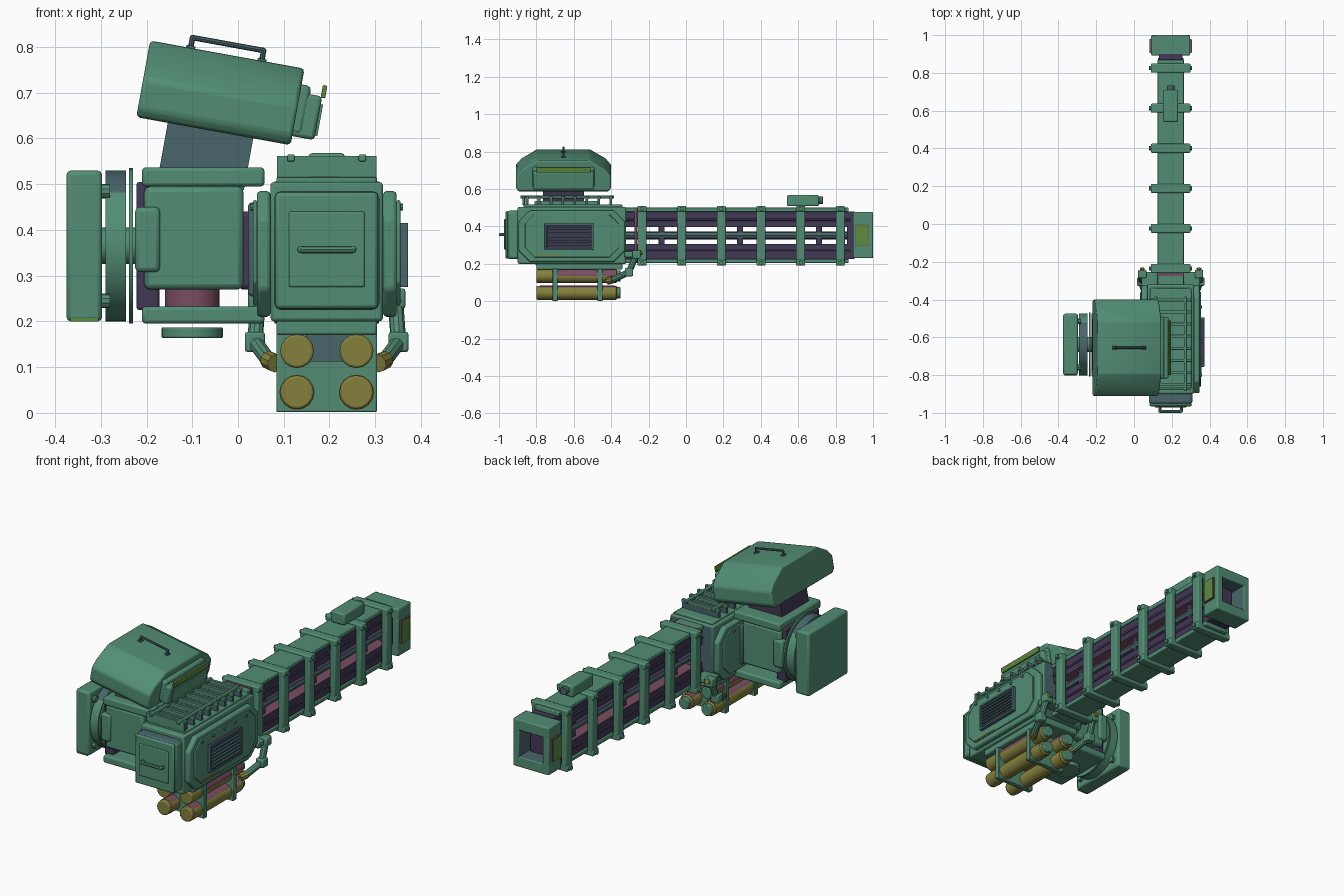
import bpy, bmesh
from math import radians
from mathutils import Matrix, Vector

if "Cube" in bpy.data.objects:
    bpy.data.objects.remove(bpy.data.objects["Cube"])


def material(name, r, g, b):
    m = bpy.data.materials.new(name)
    m.use_nodes = True
    m.diffuse_color = (r, g, b, 1)
    m.node_tree.nodes["Principled BSDF"].inputs["Base Color"].default_value = (r, g, b, 1)
    return m


GREEN = material("armour green", .085, .27, .175)
SLATE = material("slate", .065, .13, .145)
PURPLE = material("dark purple", .055, .04, .09)
MAUVE = material("mauve", .19, .075, .12)
OLIVE = material("olive", .235, .215, .045)
LIME = material("lime green", .11, .26, .05)


def finish(name, bm, mat, at=(0, 0, 0), bevel=0, xf=Matrix()):
    bmesh.ops.recalc_face_normals(bm, faces=bm.faces)
    me = bpy.data.meshes.new(name)
    bm.to_mesh(me)
    bm.free()
    me.materials.append(mat)
    me.shade_smooth()
    me.set_sharp_from_angle(angle=radians(32))
    ob = bpy.data.objects.new(name, me)
    bpy.context.scene.collection.objects.link(ob)
    ob.matrix_world = xf @ Matrix.Translation(at)
    if bevel:
        mod = ob.modifiers.new("soft edges", 'BEVEL')
        mod.width, mod.segments, mod.limit_method = bevel, 2, 'ANGLE'
    return ob


def tint(ob, mat, direction, limit=.5):
    """Second colour on the faces that look along a direction."""
    ob.data.materials.append(mat)
    for f in ob.data.polygons:
        f.material_index = int(f.normal.dot(Vector(direction)) > limit)


def box(name, x, y, z, mat=GREEN, bevel=.006, xf=Matrix()):
    """Box from three (low, high) ranges."""
    bm = bmesh.new()
    bmesh.ops.create_cube(bm, size=1)
    bmesh.ops.scale(bm, vec=[r[1] - r[0] for r in (x, y, z)], verts=bm.verts)
    return finish(name, bm, mat, [sum(r) / 2 for r in (x, y, z)], bevel, xf)


def rods(name, pts, r, mat=GREEN, seg=16, bevel=0, xf=Matrix()):
    """Round bar running through a chain of points."""
    bm = bmesh.new()
    pts = [Vector(p) for p in pts]
    for a, b in zip(pts, pts[1:]):
        m = Matrix.Translation((a + b) / 2) @ (b - a).to_track_quat('Z', 'Y').to_matrix().to_4x4()
        bmesh.ops.create_cone(bm, cap_ends=True, segments=seg, radius1=r, radius2=r,
                              depth=(b - a).length, matrix=m)
    for p in pts[1:-1]:
        bmesh.ops.create_uvsphere(bm, u_segments=seg, v_segments=8, radius=r,
                                  matrix=Matrix.Translation(p))
    return finish(name, bm, mat, bevel=bevel, xf=xf)


def prism(name, yz, x0, x1, bevel, xf=Matrix()):
    """Outline in y and z pushed along x."""
    bm = bmesh.new()
    face = bm.faces.new([bm.verts.new((x0, y, z)) for y, z in yz])
    new = bmesh.ops.extrude_face_region(bm, geom=[face])["geom"]
    bmesh.ops.translate(bm, vec=(x1 - x0, 0, 0),
                        verts=[v for v in new if isinstance(v, bmesh.types.BMVert)])
    return finish(name, bm, GREEN, bevel=bevel, xf=xf)


def octagon(y, z, c):
    (a, b), (d, e) = y, z
    return [(a + c, d), (b - c, d), (b, d + c), (b, e - c),
            (b - c, e), (a + c, e), (a, e - c), (a, d + c)]


CX = .194  # centre line of the barrel


def around(half, mid=CX):
    return (mid - half, mid + half)


# Receiver with nose, side panels and front handle
tint(box("receiver", around(.123), (-.9, -.32), (.2, .505), bevel=.008), SLATE, (0, 1, 0))
tint(box("receiver_nose", around(.115), (-.955, -.89), (.225, .485), bevel=.015), SLATE, (0, 0, 1))
box("nose_plate", around(.112), (-.965, -.95), (.228, .482), bevel=.008)
box("nose_hatch", around(.083), (-.972, -.96), (.275, .44), bevel=.004)
rods("front_handle", [(CX - .057, -.968, .357), (CX - .057, -.992, .357),
                      (CX + .057, -.992, .357), (CX + .057, -.968, .357)], .008, seg=8)
for s, side in ((1, "left"), (-1, "right")):
    a, b = CX + s * .123, CX + s * .153
    prism(side + "_panel", octagon((-.895, -.325), (.21, .485), .06), a, b, .008)
    prism(side + "_panel_inset", octagon((-.86, -.36), (.235, .465), .05), b, b + s * .008, .003)
    for i in range(5):
        y = -.8 + i * .09
        rods(side + "_panel_bolt", [(b, y, .45), (b + s * .014, y, .45)], .008, GREEN, 8)
box("panel_stripe", (.35, .357), (-.81, -.66), (.241, .248), OLIVE, 0)

# Side vent
box("vent_backing", (.35, .36), (-.745, -.5), (.285, .405), PURPLE, 0)
for i in range(7):
    z = .293 + i * .0174
    box("vent_slat", (.358, .37), (-.74, -.505), around(.004, z), SLATE, 0)
for y in (-.75, -.5):
    box("vent_side_frame", (.354, .372), around(.006, y), (.275, .415), SLATE, .002)
for z in (.28, .41):
    tint(box("vent_edge_frame", (.35, .372), (-.75, -.5), around(.005, z), SLATE, 0), PURPLE, (0, 0, 1))

# Cooling rack on the top of the receiver
box("top_deck", around(.11), (-.87, -.34), (.5, .518))
box("rack_front", around(.109), (-.875, -.862), (.515, .562), bevel=.002)
for i in range(8):
    y = -.85 + i * .064
    box("rack_web", around(.105), around(.007, y), (.515, .55), SLATE, 0)
    box("rack_slat", around(.109), around(.008, y), (.546, .562), bevel=.002)
for s in (-1, 1):
    box("rack_rail", around(.008, CX + s * .078), (-.885, -.385), (.55, .565), bevel=.003)

# Barrel: covers, rails with coloured inner faces, conductors
for s in (-1, 1):
    def band(lo, hi):
        return tuple(sorted((.352 + s * lo, .352 + s * hi)))
    box("barrel_cover", around(.07), (-.33, .87), band(.126, .148), bevel=.004)
    tint(box("barrel_rail", around(.062), (-.33, .9), band(.045, .127), PURPLE, 0), MAUVE, (0, 0, -s))
    box("rail_rib", around(.067), (-.33, .88), band(.078, .09), PURPLE, .003)
    x = CX + s * .03
    tint(rods("conductor", [(x, -.33, .352), (x, .88, .352)], .021, PURPLE, 8), SLATE, (s, 0, 0), .8)
for y in (-.13, .29, .71):
    box("conductor_spacer", around(.045), around(.016, y), (.305, .4), PURPLE, .003)
box("barrel_seal", around(.072), (-.275, -.262), (.215, .502), MAUVE, 0)

# Barrel clamps
for i in range(6):
    y = -.235 + i * .212
    yy = around(.024, y)
    for z in ((.19, .222), (.48, .51)):
        box("clamp_bar", around(.105), yy, z)
        for s in (-1, 1):
            zc = sum(z) / 2
            rods("clamp_bolt", [(CX + s * .1, y, zc), (CX + s * .114, y, zc)], .011, GREEN, 8)
    for s in (-1, 1):
        box("clamp_side", around(.016, CX + s * .085), yy, (.2, .5))

# Muzzle frame with side lights, and the sight
for z, inward in (((.23, .285), 1), ((.42, .477), -1)):
    tint(box("muzzle_block", around(.103), (.892, 1), z), SLATE, (0, 0, inward))
for s in (-1, 1):
    tint(box("muzzle_side", around(.018, CX + s * .085), (.892, 1), (.26, .45)), SLATE, (-s, 0, 0))
    x = CX + s * .106
    box("light_surround", around(.005, x), (.905, .979), (.295, .414), MAUVE, 0)
    box("muzzle_light", around(.005, x + s * .002), (.909, .975), (.299, .41), LIME, 0)
box("muzzle_core", around(.06), (.86, .92), (.28, .425), PURPLE)
box("sight", around(.04), (.54, .71), (.508, .568), bevel=.008)
rods("sight_lens", [(CX, .7, .54), (CX, .732, .54)], .02, SLATE, 12)

# Canister rack under the receiver; sleeves are coloured on top
box("rack_plate", around(.11), (-.8, -.34), (.17, .205))
for y in (-.7, -.46):
    box("canister_bracket", around(.11), around(.014, y), (.002, .175), bevel=.003)
box("bracket_plate", around(.045), (-.718, -.71), (.112, .172), SLATE, 0)
for s in (-1, 1):
    x = CX + s * .065
    for z, front, limit in ((.045, -.78, .75), (.135, -.69, 0)):
        rods("canister", [(x, -.8, z), (x, -.37, z)], .037, OLIVE, 16, .005)
        rods("canister_cap", [(x, -.385, z), (x, -.35, z)], .03, GREEN, 16, .004)
        tint(rods("canister_sleeve", [(x, front, z), (x, -.38, z)], .0385, OLIVE),
             MAUVE, (0, 0, 1), limit)
    # Feed pipes
    a, b = (CX + s * .15, -.265, .25), (CX + s * .157, -.305, .155)
    c, d = (CX + s * .128, -.39, .116), (CX + s * .112, -.42, .108)
    rods("feed_pipe", [a, b, c], .017, seg=10)
    rods("feed_nozzle", [c, d], .02, OLIVE, 10)
    rods("feed_inlet", [a, (a[0], -.235, .262)], .013, OLIVE, 10)
    for p in (a, b):
        box("pipe_elbow", *[around(.022, v) for v in p])
    box("pipe_bracket", tuple(sorted((CX + s * .07, CX + s * .155))), (-.33, -.255), (.235, .265))

# Side mount: block, plates, bearing and shoulder plate
box("mount_block", (-.205, .012), (-.8, -.48), (.27, .495), bevel=.012)
box("mount_inner_shell", (-.222, -.172), (-.78, -.5), (.225, .505), PURPLE)
box("mount_front_pad", (-.225, -.17), (-.81, -.47), (.308, .45), bevel=.01)
for z in ((.195, .233), (.495, .537)):
    box("mount_plate", (-.21, .058), (-.81, -.47), z, bevel=.008)
rods("mount_pivot", [(-.1, -.64, .23), (-.1, -.64, .275)], .06, MAUVE, 24)
rods("pivot_cap", [(-.1, -.64, .164), (-.1, -.64, .187)], .067, GREEN, 24, .003)
box("mount_link", (0, .045), (-.76, -.52), (.27, .44), PURPLE, .01)
box("link_pad", (.022, .042), (-.79, -.49), (.255, .46), SLATE, .008)
MY, MZ = -.638, .365
tint(rods("bearing_ring", [(-.29, MY, MZ), (-.245, MY, MZ)], .165, GREEN, 40), SLATE, (0, 0, 1), .7)
rods("bearing_flange", [(-.238, MY, MZ), (-.23, MY, MZ)], .17, GREEN, 40)
rods("bearing_core", [(-.3, MY, MZ), (-.2, MY, MZ)], .04, GREEN, 24)
box("shoulder_plate", (-.375, -.297), (-.8, -.475), (.2, .53), bevel=.01)
box("shoulder_strip", (-.367, -.305), (-.801, -.792), (.2, .207), LIME, 0)
for y in (-.76, -.515):
    for z in (.245, .485):
        rods("shoulder_bolt", [(-.3, y, z), (-.28, y, z)], .016, GREEN, 10)

# Tilted sensor head on its neck
TILT = Matrix.Translation((-.04, -.655, .7)) @ Matrix.Rotation(radians(10.3), 4, 'Y')
tint(box("head_neck", (-.1, .09), (-.11, .11), (-.2, -.07), PURPLE, 0, xf=TILT), SLATE, (0, -1, 0))
prism("sensor_head", [(-.24, -.085), (.24, -.085), (.255, -.065), (.255, 0),
                      (.225, .035), (.14, .085), (-.14, .085), (-.225, .035),
                      (-.255, 0), (-.255, -.065)], -.17, .173, .008, TILT)
box("visor", (.15, .222), (-.163, .163), (-.065, .032), bevel=.008, xf=TILT)
box("visor_hood", (.15, .195), (-.165, .165), (-.06, .05), bevel=.01, xf=TILT)
box("visor_face", (.22, .227), (-.14, .14), (-.055, .015), bevel=0, xf=TILT)
box("visor_strip", (.219, .229), (-.145, .145), (.029, .057), LIME, .002, xf=TILT)
rods("head_handle", [(-.08, 0, .08), (-.08, 0, .108), (.078, 0, .108), (.078, 0, .08)],
     .006, SLATE, 8, xf=TILT)
for x in (-.08, .078):
    box("handle_foot", around(.01, x), (-.012, .012), (.08, .09), SLATE, .002, xf=TILT)
